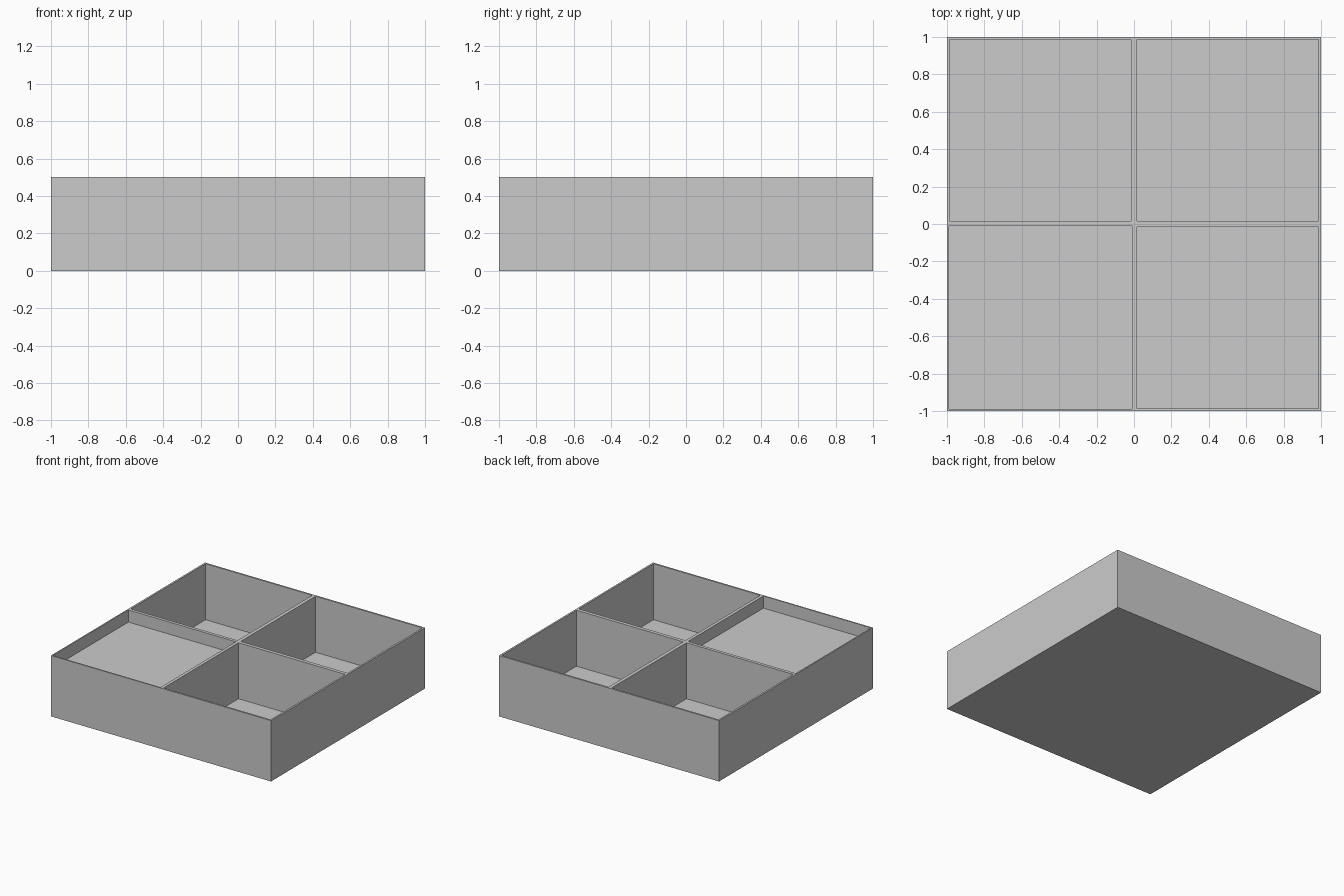
import bpy
import bmesh
from mathutils import Vector

if "Cube" in bpy.data.objects:
    bpy.data.objects.remove(bpy.data.objects["Cube"], do_unlink=True)

HEIGHT = 0.5
DEEP_FLOOR, SHALLOW_FLOOR = 0.04, 0.40
WALL, THIN_WALL = 0.021, 0.016

# One flat grey for the whole tray
grey = bpy.data.materials.new("light_grey")
grey.use_nodes = True
colour = (0.6, 0.6, 0.6, 1)
grey.diffuse_color = colour
grey.node_tree.nodes["Principled BSDF"].inputs["Base Color"].default_value = colour

# Solid block, split into four quarters
bm = bmesh.new()
bmesh.ops.create_grid(bm, x_segments=2, y_segments=2, size=1)
block = bmesh.ops.extrude_face_region(bm, geom=bm.faces[:], use_keep_orig=True)
top_verts = [g for g in block["geom"] if isinstance(g, bmesh.types.BMVert)]
bmesh.ops.translate(bm, verts=top_verts, vec=Vector((0, 0, HEIGHT)))
bmesh.ops.recalc_face_normals(bm, faces=bm.faces[:])
quarters = [f for f in bm.faces if f.normal.z > 0.5]

# Sink a compartment in each quarter; the front one on the -x side is shallow
for face in quarters:
    centre = face.calc_center_median()
    shallow = centre.x < 0 and centre.y < 0
    bmesh.ops.inset_individual(bm, faces=[face],
                               thickness=THIN_WALL if shallow else WALL)
    floor = bmesh.ops.extrude_discrete_faces(bm, faces=[face])["faces"][0]
    for vert in floor.verts:
        vert.co.z = SHALLOW_FLOOR if shallow else DEEP_FLOOR
bmesh.ops.recalc_face_normals(bm, faces=bm.faces[:])

mesh = bpy.data.meshes.new("divided_tray")
bm.to_mesh(mesh)
bm.free()
mesh.materials.append(grey)
tray = bpy.data.objects.new("divided_tray", mesh)
bpy.context.collection.objects.link(tray)
